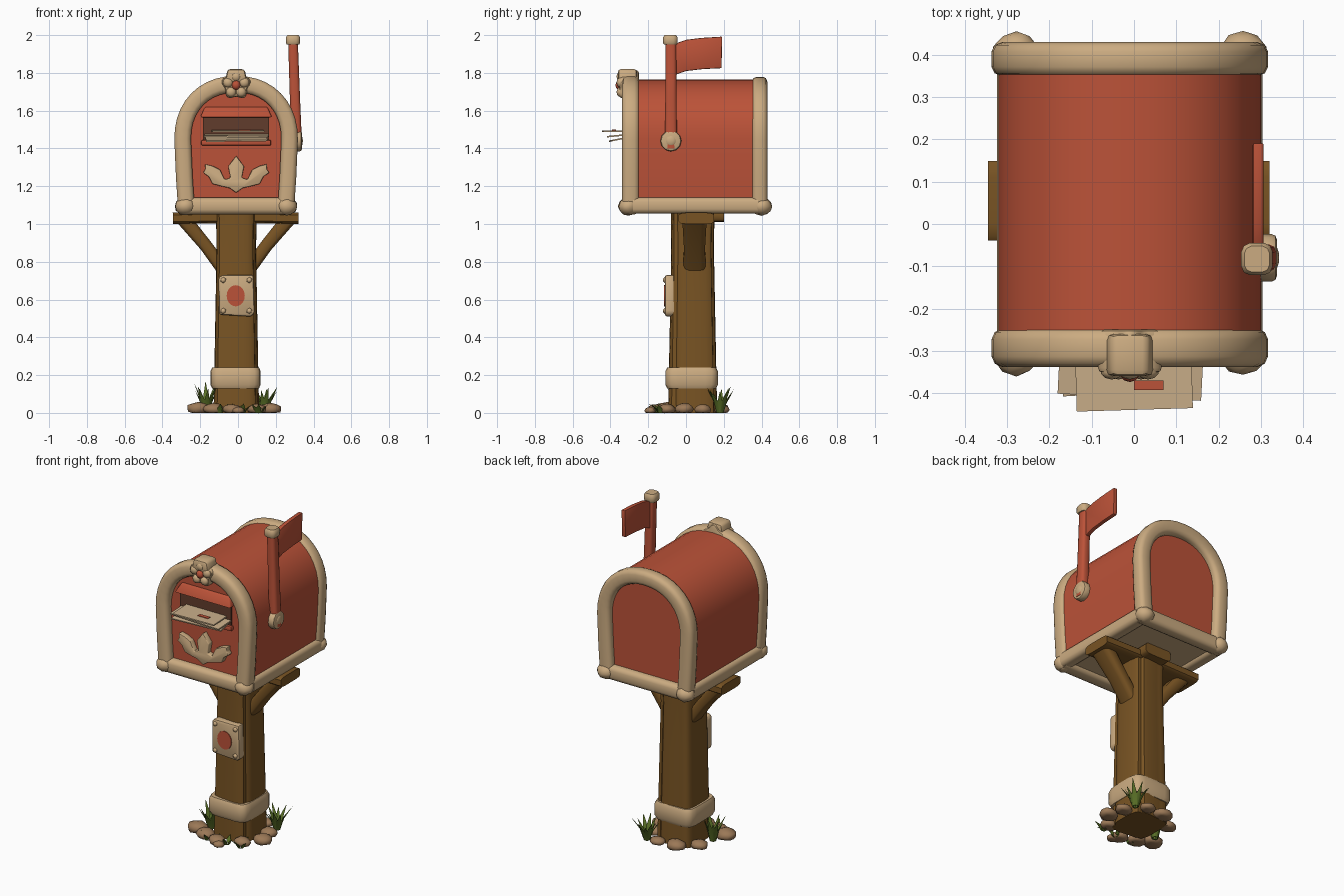
import bpy, bmesh, math, random
from mathutils import Vector, Matrix

if "Cube" in bpy.data.objects:
    bpy.data.objects.remove(bpy.data.objects["Cube"])
random.seed(4)
CX = -0.01  # centre line of the box and post


def mat(name, r, g, b):
    m = bpy.data.materials.new(name)
    m.diffuse_color = (r, g, b, 1)
    m.use_nodes = True
    m.node_tree.nodes["Principled BSDF"].inputs["Base Color"].default_value = m.diffuse_color
    return m


RED = mat("red paint", 0.50, 0.085, 0.04)
CREAM = mat("cream trim", 0.60, 0.41, 0.22)
WOOD = mat("brown wood", 0.19, 0.088, 0.017)
DARK = mat("dark slot", 0.12, 0.045, 0.025)
PAPER = mat("paper", 0.58, 0.42, 0.25)
GREEN = mat("grass green", 0.10, 0.16, 0.02)
STONE = mat("stone", 0.33, 0.19, 0.095)


def finish(name, bm, m, angle=40, bevel=0, segs=2):
    bmesh.ops.recalc_face_normals(bm, faces=bm.faces)
    if bevel:
        edges = [e for e in bm.edges if len(e.link_faces) == 2 and e.calc_face_angle() > 0.6]
        bmesh.ops.bevel(bm, geom=edges, offset=bevel, segments=segs, profile=0.5,
                        affect='EDGES', clamp_overlap=True)
    me = bpy.data.meshes.new(name)
    bm.to_mesh(me)
    bm.free()
    me.materials.append(m)
    ob = bpy.data.objects.new(name, me)
    bpy.context.collection.objects.link(ob)
    bpy.ops.object.select_all(action='DESELECT')
    ob.select_set(True)
    bpy.context.view_layer.objects.active = ob
    bpy.ops.object.shade_smooth_by_angle(angle=math.radians(angle))
    return ob


def spow(v, p):
    return math.copysign(abs(v) ** p, v)


def section(a, b, n=12, p=0.6):
    """Rounded-square cross-section."""
    return [(a * spow(math.cos(t), p), b * spow(math.sin(t), p))
            for t in (2 * math.pi * (i + 0.5) / n for i in range(n))]


def sweep(name, path, sec, m, up=(0, 1, 0), scales=None, angle=50):
    bm = bmesh.new()
    path = [Vector(p) for p in path]
    up = Vector(up)
    rings = []
    for i, p in enumerate(path):
        t = (path[min(i + 1, len(path) - 1)] - path[max(i - 1, 0)]).normalized()
        side = t.cross(up).normalized()
        v = side.cross(t)
        s = scales[i] if scales else 1
        rings.append([bm.verts.new(p + side * a * s + v * b * s) for a, b in sec])
    n = len(sec)
    for r, q in zip(rings, rings[1:]):
        for i in range(n):
            bm.faces.new((r[i], r[(i + 1) % n], q[(i + 1) % n], q[i]))
    bm.faces.new(rings[0])
    bm.faces.new(rings[-1])
    return finish(name, bm, m, angle)


def plate(name, outline, y0, y1, m, bevel=0, mtx=None, angle=40):
    """Outline in x-z, extruded from y0 to y1."""
    bm = bmesh.new()
    f = bm.faces.new([bm.verts.new((x, y0, z)) for x, z in outline])
    ext = bmesh.ops.extrude_face_region(bm, geom=[f])
    bmesh.ops.translate(bm, verts=[v for v in ext["geom"] if isinstance(v, bmesh.types.BMVert)],
                        vec=(0, y1 - y0, 0))
    if mtx:
        bmesh.ops.transform(bm, matrix=mtx, verts=bm.verts)
    return finish(name, bm, m, angle, bevel)


def rect(x0, x1, z0, z1):
    return [(x0, z0), (x1, z0), (x1, z1), (x0, z1)]


def disc(cx, cz, rx, rz, n=20, lobe=0, k=5):
    return [(cx + (rx + lobe * math.sin(k * t)) * math.cos(t), cz + (rz + lobe * math.sin(k * t)) * math.sin(t))
            for t in (2 * math.pi * i / n for i in range(n))]


def blob(name, loc, size, m, rough=0.0, sub=2):
    bm = bmesh.new()
    bmesh.ops.create_icosphere(bm, subdivisions=sub, radius=1)
    for v in bm.verts:
        k = 1 + random.uniform(-rough, rough)
        v.co = Vector(loc) + Vector(v.co[i] * size[i] * k for i in range(3))
        v.co.z = max(v.co.z, 0)
    return finish(name, bm, m, 60)


def arch(w, top, bottom, n=20):
    """Mailbox arch in x-z, narrower at the foot."""
    pts = [(w * 0.93, bottom), (w * 0.97, 1.25)]
    for i in range(n + 1):
        t = math.pi * i / n
        pts.append((w * spow(math.cos(t), 0.92), 1.45 + (top - 1.45) * spow(math.sin(t), 0.92)))
    pts += [(-w * 0.97, 1.25), (-w * 0.93, bottom)]
    return [(x + CX, z) for x, z in pts]


# Mailbox body, floor and arched frames
plate("mailbox_body", arch(0.311, 1.765, 1.09), -0.295, 0.39, RED)
plate("mailbox_floor", rect(-0.28, 0.26, 1.075, 1.1), -0.29, 0.38, CREAM)
for nm, y, hw, top in (("front", -0.293, 0.046, 1.74), ("back", 0.39, 0.041, 1.735)):
    sweep(nm + "_arch_frame", [(x, y, z) for x, z in arch(0.283, top, 1.08)],
          section(0.045, hw), CREAM)
    sweep(nm + "_bottom_rail", [(-0.30, y, 1.095), (0.28, y, 1.095)], section(hw, 0.045), CREAM, up=(0, 0, 1))
    for s in (-1, 1):
        blob(nm + "_corner_knob", (CX + s * 0.268, y + 0.012 * (1 if y > 0 else -1), 1.093),
             (0.056, 0.054, 0.048), CREAM, 0.05)
for s in (-1, 1):
    sweep("side_rail", [(CX + s * 0.275, -0.28, 1.098), (CX + s * 0.275, 0.38, 1.098)],
          section(0.04, 0.043), CREAM, up=(0, 0, 1))

# Slot, hood above it and letters
plate("letter_slot", rect(-0.185, 0.165, 1.44, 1.575), -0.303, -0.29, DARK)
bm = bmesh.new()
bmesh.ops.create_cube(bm, size=1)
for v in bm.verts:
    front, upper = v.co.y < 0, v.co.z > 0
    v.co = Vector((CX + v.co.x * (0.33 if upper else 0.38), -0.335 if front and not upper else
                   (-0.305 if front else -0.285), 1.62 if upper else 1.565))
finish("slot_hood", bm, RED, 40, 0.008)
plate("slot_sill", rect(-0.195, 0.175, 1.415, 1.445), -0.318, -0.285, RED, 0.008)
for nm, x0, x1, y1, z, tilt, turn in (("upper_letter", -0.14, 0.135, -0.445, 1.493, 0.02, 0.03),
                                      ("middle_letter", -0.175, 0.165, -0.415, 1.475, 0.10, -0.05),
                                      ("lower_letter", -0.175, 0.15, -0.405, 1.462, 0.2, 0.06)):
    piv = Vector((CX, -0.29, z))
    mx = Matrix.Translation(piv) @ Matrix.Rotation(tilt, 4, 'X') @ Matrix.Rotation(turn, 4, 'Z') \
        @ Matrix.Translation(-piv)
    plate(nm, rect(x0, x1, z - 0.004, z + 0.004), y1 + 0.005, -0.285, PAPER, mtx=mx)
plate("letter_seal", rect(0.0, 0.07, 1.496, 1.4995), -0.393, -0.37, RED)

# Leaf ornament on the door
half = [(0.035, 1.19), (0.08, 1.20), (0.125, 1.212), (0.145, 1.25), (0.176, 1.272), (0.162, 1.29),
        (0.165, 1.318), (0.125, 1.308), (0.085, 1.288), (0.06, 1.235), (0.03, 1.245), (0.042, 1.305)]
leaf = [(0, 1.165)] + half + [(0, 1.362)] + [(-x, z) for x, z in reversed(half)]
plate("leaf_ornament", [(x + CX, z) for x, z in leaf], -0.33, -0.29, CREAM, 0.006)

# Rosette at the top of the front arch
plate("rosette", disc(CX, 1.735, 0.07, 0.07, 40, 0.009), -0.352, -0.25, CREAM, 0.012)
plate("rosette_crown", [(-0.07, 1.75), (0.05, 1.75), (0.035, 1.82), (-0.055, 1.82)], -0.36, -0.26, CREAM, 0.015)
for i in range(5):
    a = math.pi / 2 + i * 2 * math.pi / 5
    blob("rosette_petal", (CX + 0.045 * math.cos(a), -0.348, 1.735 + 0.045 * math.sin(a)),
         (0.027, 0.02, 0.027), CREAM)
blob("rosette_gem", (CX, -0.352, 1.735), (0.024, 0.022, 0.026), RED)

# Flag with pole, pivot and cap
sweep("flag_pole", [(0.31, -0.08, 1.40), (0.302, -0.08, 1.65), (0.291, -0.08, 1.97)],
      section(0.029, 0.032), RED, scales=[1.05, 0.95, 0.9])
to_side = Matrix.Rotation(math.pi / 2, 4, 'Z')
plate("flag", [(-0.07, 1.785), (0.0, 1.81), (0.09, 1.82), (0.188, 1.825), (0.192, 1.992), (0.08, 1.985),
               (0.0, 1.975), (-0.07, 1.95)], -0.307, -0.281, RED, 0.005, to_side)
plate("flag_pivot", disc(-0.08, 1.44, 0.056, 0.056, 12), -0.338, -0.28, CREAM, 0.012, to_side)
blob("flag_pivot_button", (0.328, -0.08, 1.44), (0.016, 0.035, 0.035), CREAM)
sweep("flag_pole_cap", [(0.291, -0.083, z) for z in (1.95, 1.958, 1.988, 2.0)], section(0.038, 0.039),
      CREAM, scales=[0.88, 1, 1, 0.8])

# Wooden post with shallow vertical grooves
sec = [(a * k, b * k) for (a, b), k in
       zip(section(0.112, 0.122, 28, 0.5), [random.choice((0.94, 1.0, 1.02)) for _ in range(28)])]
sweep("post", [(CX, 0.035, z) for z in (0, 0.12, 0.3, 0.6, 0.85, 1.06)], sec, WOOD,
      scales=[1.07, 1.05, 1.02, 0.97, 0.93, 0.95], angle=35)

# Beams and braces under the box
sweep("cross_beam", [(-0.345, 0.055, 1.03), (CX, 0.055, 1.035), (0.32, 0.055, 1.03)], section(0.095, 0.03, 12, 0.4),
      WOOD, up=(0, 0, 1))
sweep("long_beam", [(CX, -0.07, 1.045), (CX, 0.2, 1.045)], section(0.09, 0.035, 12, 0.4), WOOD, up=(0, 0, 1))
for s in (-1, 1):
    sweep("brace", [(CX + s * 0.05, 0.045, 0.735), (CX + s * 0.16, 0.045, 0.885), (CX + s * 0.285, 0.045, 1.035)],
          section(0.036, 0.06, 12, 0.5), WOOD, scales=[1, 0.95, 1.1])

# Collar near the foot of the post
sweep("post_collar", [(-0.013, 0.03, z) for z in (0.13, 0.15, 0.22, 0.24)], section(0.134, 0.14, 20, 0.35), CREAM,
      scales=[0.93, 1, 1, 0.93])

# Plaque with studs and a red oval
plate("plaque", [(-0.10, 0.52), (0.07, 0.51), (0.088, 0.53), (0.082, 0.73), (-0.085, 0.73), (-0.103, 0.715)],
      -0.112, -0.06, CREAM, 0.012)
plate("plaque_oval", disc(-0.012, 0.62, 0.048, 0.056), -0.117, -0.11, RED)
for x in (-0.078, 0.06):
    for z in (0.54, 0.703):
        blob("plaque_stud", (x, -0.112, z), (0.016, 0.011, 0.016), CREAM, sub=1)

# Stones around the foot
for x, y, r in ((-0.21, -0.09, 0.055), (-0.13, -0.13, 0.05), (-0.03, -0.16, 0.045), (0.10, -0.10, 0.045),
                (0.175, -0.01, 0.05), (0.15, 0.09, 0.045), (-0.16, 0.10, 0.045), (-0.06, 0.18, 0.05),
                (0.06, 0.19, 0.04), (0.0, -0.19, 0.03)):
    blob("stone", (x, y, r * 0.4), (r * 1.15, r, r * 0.65), STONE, 0.07)


# Grass tufts
def tuft(x, y, h, n, spread):
    for i in range(n):
        a = 2 * math.pi * (i + random.uniform(-0.3, 0.3)) / n
        d = Vector((math.cos(a), math.sin(a), 0))
        k, s = h * random.uniform(0.65, 1.0), spread * random.uniform(0.6, 1.0)
        b = Vector((x, y, 0)) + d * 0.015
        sweep("grass_blade", [b, b + d * s * 0.3 + Vector((0, 0, k * 0.5)), b + d * s + Vector((0, 0, k))],
              [(0.004, 0), (0, 0.014), (-0.004, 0), (0, -0.014)], GREEN,
              up=(-d.y, d.x, 0), scales=[0.8, 1.0, 0.08])


tuft(-0.17, -0.02, 0.165, 9, 0.065)
tuft(0.14, 0.18, 0.15, 10, 0.075)
tuft(0.11, -0.13, 0.05, 5, 0.06)
tuft(0.02, -0.14, 0.05, 4, 0.04)
tuft(-0.10, -0.15, 0.05, 4, 0.05)
